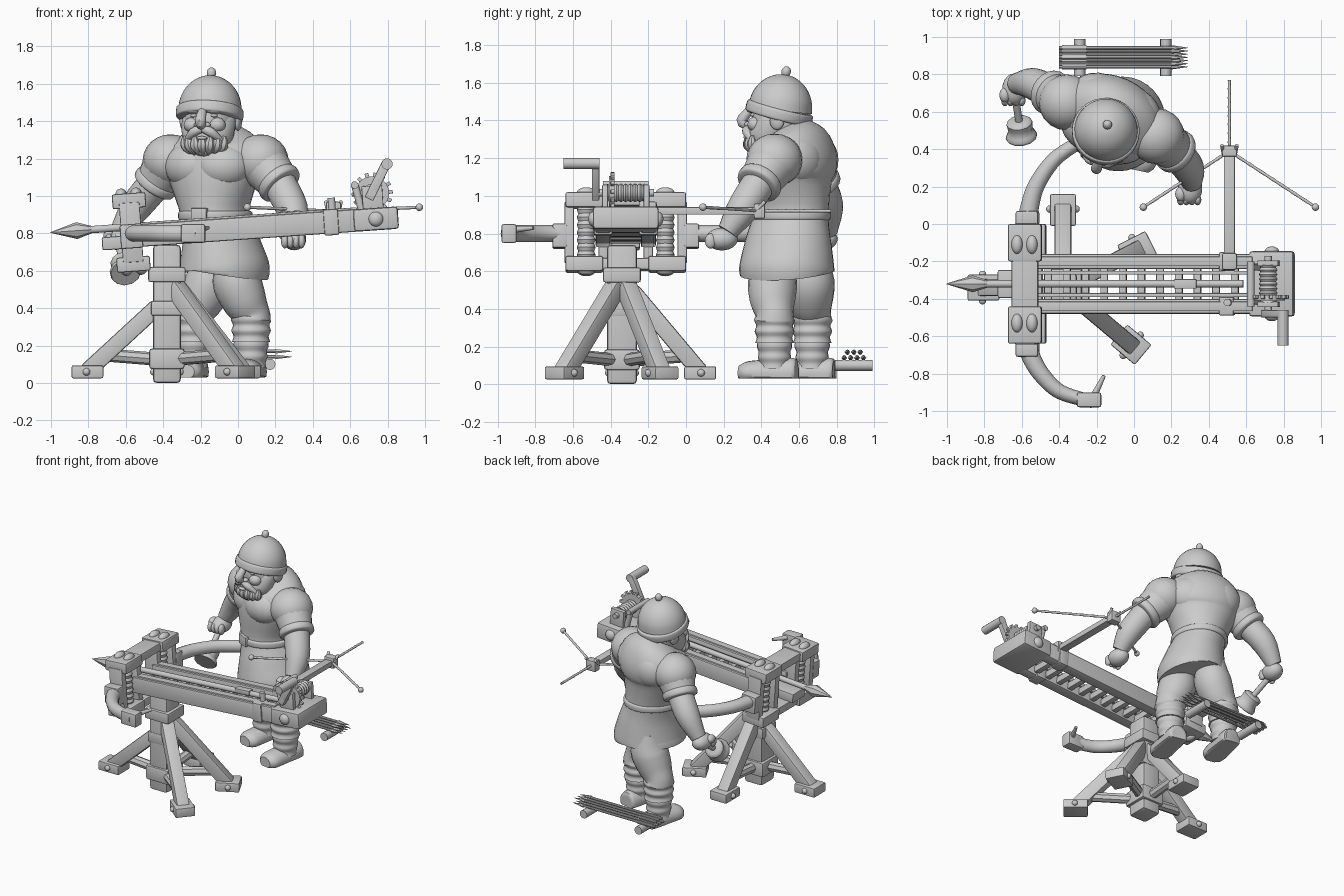
import bpy, bmesh
from math import sin, cos, pi, radians
from mathutils import Vector, Matrix

if "Cube" in bpy.data.objects:
    bpy.data.objects.remove(bpy.data.objects["Cube"])

GREY = (.6, .6, .6, 1)
clay = bpy.data.materials.new("plain_grey")
clay.use_nodes = True
clay.diffuse_color = GREY
clay.node_tree.nodes["Principled BSDF"].inputs["Base Color"].default_value = GREY

WORLD = Matrix.Identity(4)
SIDES = (("left", 1), ("right", -1))
UP, ALONG = Vector((0, 0, 1)), Vector((0, 1, 0))
frame = WORLD          # every part is built in this frame


def turned(matrix, place, degrees, axis):
    return matrix @ Matrix.Translation(place) @ Matrix.Rotation(radians(degrees), 4, axis)


def finish(name, bm, floor=None):
    bmesh.ops.recalc_face_normals(bm, faces=bm.faces)
    bm.transform(frame)
    if floor is not None:
        for vert in bm.verts:
            vert.co.z = max(vert.co.z, floor)
    mesh = bpy.data.meshes.new(name)
    bm.to_mesh(mesh)
    bm.free()
    mesh.materials.append(clay)
    mesh.shade_smooth()
    mesh.set_sharp_from_angle(angle=radians(40))
    bpy.context.collection.objects.link(bpy.data.objects.new(name, mesh))


def beam(name, start, end, width, height):
    """Bevelled timber running from start to end."""
    start, end = Vector(start), Vector(end)
    run = end - start
    turn = run.to_track_quat('X', 'Z').to_matrix().to_4x4()
    size = Matrix.Diagonal((run.length, width, height, 1))
    bm = bmesh.new()
    bmesh.ops.create_cube(bm, size=1, matrix=Matrix.Translation(start + run / 2) @ turn @ size)
    bevel = min(run.length, width, height) / 6
    bmesh.ops.bevel(bm, geom=bm.edges[:], offset=bevel, segments=2, affect='EDGES', profile=.6)
    finish(name, bm)


def box(name, centre, size):
    half = Vector((size[0] / 2, 0, 0))
    beam(name, Vector(centre) - half, Vector(centre) + half, size[1], size[2])


def ball(name, centre, size, turn=0):
    bm = bmesh.new()
    place = turned(WORLD, centre, turn, 'Z') @ Matrix.Diagonal((*size, 1))
    bmesh.ops.create_uvsphere(bm, u_segments=20, v_segments=12, radius=1, matrix=place)
    finish(name, bm)


def tube(name, stations, ref=ALONG, sides=20, steps=4, floor=None):
    """Smooth loft through (x, y, z, radius[, second radius]) stations."""
    knots = [Vector(s if len(s) == 5 else (*s, s[3])) for s in stations]
    path = []
    for i, (b, c) in enumerate(zip(knots, knots[1:])):
        into, out = c - knots[max(i - 1, 0)], knots[min(i + 2, len(knots) - 1)] - b
        for k in range(steps):
            t = k / steps
            bend = (into / 2 * (1 - t) - out / 2 * t + (c - b) * (2 * t - 1)) * t * (1 - t)
            path.append(b + (c - b) * t + (bend if steps > 1 else bend * 0))
    path.append(knots[-1])
    bm, rings = bmesh.new(), []
    for i, knot in enumerate(path):
        ahead, behind = path[min(i + 1, len(path) - 1)], path[max(i - 1, 0)]
        tangent = (Vector(ahead[:3]) - Vector(behind[:3])).normalized()
        across = tangent.cross(ref).normalized()
        over = across.cross(tangent)
        angles = [2 * pi * k / sides for k in range(sides)]
        rings.append([bm.verts.new(Vector(knot[:3]) + across * cos(a) * knot[3] + over * sin(a) * knot[4])
                      for a in angles])
    for ring, following in zip(rings, rings[1:]):
        for k in range(sides):
            bm.faces.new((ring[k], ring[k - 1], following[k - 1], following[k]))
    bm.faces.new(rings[0])
    bm.faces.new(rings[-1])
    finish(name, bm, floor)


def rod(name, start, end, radius, end_radius=None, sides=14):
    run = Vector(end) - Vector(start)
    ref = ALONG if abs(run.z) > .7 * run.length else UP
    tube(name, [(*start, radius), (*end, end_radius or radius)], ref, sides, 1)


def coil(name, start, end, radius, ref, turns=8):
    """Rope wound round a straight core."""
    marks = [i / turns / 2 for i in range(2 * turns + 1)]
    tube(name, [(*Vector(start).lerp(Vector(end), t), radius * (.92 + .08 * cos(2 * pi * turns * t)))
                for t in marks], ref, 16, 2)


# Stand: post, iron collars, four braced legs around the post
frame = turned(WORLD, (-.38, -.34, 0), 0, 'Z')
box("post", (0, 0, .37), (.15, .16, .74))
for z, width, height in ((.13, .19, .11), (.4, .17, .08), (.58, .2, .08)):
    box("post_collar", (0, 0, z), (width, width, height))
for angle, reach, top in ((180, .43, .41), (90, .42, .5), (-40, .48, .52), (27, .45, .52)):
    out = Vector((cos(radians(angle)), sin(radians(angle)), 0))
    side = out.cross(UP)
    foot = out * reach + UP * .06
    beam("stand_leg", out * .05 + UP * top, foot, .09, .09)
    beam("stand_foot", foot - out * .09, foot + out * .08, .14, .07)
    for s in (-1, 1):
        ball("foot_bolt", foot + side * s * .07, (.02, .02, .02))
    rod("stand_brace", out * .08 + UP * .13, out * (reach - .1) + UP * .15, .035, sides=8)

# Stock, tilted up towards the winch
frame = turned(WORLD, (-.36, -.32, .8), -4, 'Y')
for _, s in SIDES:
    box("stock_rail", (.4, s * .12, 0), (1.2, .08, .12))
    box("rail_cap", (.4, s * .12, .06), (1.2, .05, .02))
    box("inner_rail", (.4, s * .06, .02), (1.2, .02, .03))
    box("rail_clamp", (.86, s * .12, 0), (.08, .1, .14))
    ball("block_bolt", (1.1, s * .17, 0), (.04, .03, .04))
for i in range(12):
    box("stock_rung", (i * .1 - .1, 0, -.02), (.04, .2, .05))
box("tail_block", (1.1, 0, 0), (.24, .35, .12))
box("stock_nose", (-.27, 0, -.03), (.2, .15, .07))
box("trigger_base", (.64, 0, .06), (.12, .05, .03))
rod("trigger_pin", (.87, -.1, .06), (.87, -.1, .13), .02)

# Great bolt lying in the stock
rod("bolt_shaft", (-.5, 0, .05), (.95, 0, .05), .02)
tube("bolt_head", [(-.64, 0, .05, .002), (-.5, 0, .05, .045), (-.42, 0, .05, .02)], UP, 8, 1)

# Torsion frame with rope skeins
for z in (-.15, .19):
    box("frame_plate", (-.21, 0, z), (.14, .62, .06))
    for _, s in SIDES:
        box("frame_end_block", (-.21, s * .22, z), (.18, .2, .08))
        for x in (-.25, -.17):
            ball("skein_washer", (x, s * .21, z * 1.2), (.03, .05, .03))
for _, s in SIDES:
    for y in (.3, .12):
        box("frame_post", (-.21, s * y, .02), (.11, .05, .32))
    box("arm_socket", (-.21, s * .35, 0), (.12, .08, .13))
    coil("rope_skein", (-.21, s * .21, -.14), (-.21, s * .21, .18), .05, ALONG)

# Winch: cheeks, drum, toothed wheel, crank, all around the axle
frame = turned(frame, (1.09, 0, .14), 0, 'Y')
for _, s in SIDES:
    box("winch_cheek", (0, s * .11, -.03), (.11, .03, .14))
    rod("winch_stay", (-.06, s * .09, -.1), (-.09, s * .09, .05), .02)
rod("winch_stay_bar", (-.09, -.12, .05), (-.09, .12, .05), .02)
coil("winch_drum", ALONG * -.1, ALONG * .1, .05, UP)
rod("winch_axle", ALONG * -.18, ALONG * .15, .02)
rod("ratchet_wheel", ALONG * -.09, ALONG * -.06, .09, sides=24)
for i in range(14):
    spoke = Vector((cos(pi * i / 7), 0, sin(pi * i / 7)))
    hub = ALONG * -.07
    beam("wheel_tooth", hub + spoke * .08, hub + spoke * .11, .02, .02)
beam("crank_arm", (-.02, -.16, -.03), (.09, -.16, .16), .04, .05)
rod("crank_handle", (.09, -.14, .15), (.09, -.33, .15), .03)

# Bow arms sweeping back, with a hooked tip on the near one
frame = WORLD
near_path = ((-.57, -.62), (-.55, -.71), (-.49, -.81), (-.39, -.9), (-.22, -.95))
far_path = ((-.57, -.02), (-.56, .08), (-.52, .21), (-.42, .35), (-.27, .45))
for name, path in (("near_bow_arm", near_path), ("far_bow_arm", far_path)):
    tube(name, [(x, y, .8, .055 - i * .005, .045) for i, (x, y) in enumerate(path)], UP, 14, 6)
box("arm_tip", (-.24, -.94, .8), (.13, .08, .1))
rod("tip_hook", (-.22, -.93, .82), (-.16, -.81, .83), .02, .01)

# Cross slider and its cords, measured from the claw
frame = turned(WORLD, (.51, .39, .92), 0, 'Z')
beam("slider_bar", ALONG * -.64, ALONG * 0, .06, .04)
box("slider_seat", ALONG * -.59, (.08, .09, .1))
box("slider_claw", ALONG * 0, (.08, .06, .08))
for _, s in SIDES:
    end = (s * .46, -.3, .02)
    rod("claw_prong", (s * .03, -.02, 0), (s * .04, .03, .05), .01)
    coil("draw_cord", (0, 0, 0), end, .009, UP)
    ball("cord_knot", end, (.02, .02, .02))
coil("tail_cord", ALONG * 0, ALONG * .38, .009, UP)

# Spare arrows on two logs
frame = turned(WORLD, (-.06, .89, .1), 0, 'Z')
for x in (-.23, .23):
    rod("arrow_log", (x, -.1, 0), (x, .1, 0), .03)
for i in range(7):
    y, z = (i % 4) * .034 - .05, .04 + i // 4 * .03
    y += i // 4 * .017
    rod("arrow_shaft", (-.34, y, z), (.28, y, z), .009, sides=8)
    rod("arrow_tip", (.26, y, z), (.35, y, z), .014, .001, sides=6)
    box("flat_fletching", (-.26, y, z), (.13, .03, .005))
    box("upright_fletching", (-.26, y, z), (.13, .005, .03))

# Crew member: tunic and belt
frame = turned(WORLD, (-.13, .56, 0), -24, 'Z')
tube("tunic", [(.06, 0, .59, .235, .25), (.06, 0, .62, .24, .255), (.04, 0, .75, .205, .235),
               (.01, 0, .9, .18, .205), (0, 0, 1.1, .25, .21), (0, .02, 1.2, .28, .215),
               (0, .02, 1.3, .235, .175), (0, 0, 1.37, .1, .1)], sides=32)
tube("belt", [(.01, 0, z, r, r + .02) for z, r in ((.87, .185), (.88, .195), (.91, .195), (.92, .185))], sides=32)
box("belt_buckle", (.01, -.21, .9), (.09, .03, .07))
for _, s in SIDES:
    ball("chest_muscle", (s * .1, -.1, 1.16), (.15, .11, .12), s * 20)
    ball("shoulder_blade", (s * .12, .11, 1.19), (.14, .1, .13), s * -20)

# Arms: shoulder, cuff, forearm and wrist points
frame = WORLD
arms = (("right", (-.36, .65, 1.19), (-.44, .7, 1.07), (-.54, .75, .95), (-.63, .75, .81)),
        ("left", (.12, .47, 1.19), (.22, .39, 1.07), (.29, .3, .93), (.31, .22, .81)))
for side, *points in arms:
    shoulder, cuff, fore, wrist = map(Vector, points)
    down = (cuff - shoulder).normalized()
    ball(side + "_shoulder", shoulder, (.15, .15, .14))
    tube(side + "_sleeve", [(*shoulder, .14), (*cuff, .11)])
    tube(side + "_cuff", [(*(cuff + down * t), r) for t, r in ((-.03, .1), (-.02, .12), (.02, .12), (.03, .09))])
    tube(side + "_forearm", [(*cuff, .09), (*fore, .085), (*wrist, .055)])
    fist = wrist + Vector((-.01, -.03, -.04))
    ball(side + "_fist", fist, (.065, .085, .06))
    ball(side + "_thumb", fist + Vector((-.05, -.03, .02)), (.03, .04, .03))
    for k in range(4):
        ball(side + "_knuckle", fist + Vector((k * .03 - .05, -.06, -.01)), (.02, .03, .04))

# Mallet in the right hand
grip, butt = Vector((-.65, .77, .79)), Vector((-.6, .46, .59))
rod("mallet_shaft", grip, butt, .02)
tube("mallet_head", [(*grip.lerp(butt, t), r) for t, r in ((.7, .05), (.74, .07), (.86, .065), (.96, .085), (1, .08))],
     UP, 12, 2)

# Legs with gathered trousers, and boots
toe = Vector((-.2, -.98, 0))
for side, x, y, hip in (("left", .07, .47, -.01), ("right", -.24, .67, -.15)):
    tube(side + "_trouser", [(hip, y, .7, .08), (hip, y - .01, .56, .128), ((x + hip) / 2, y - .01, .45, .122)]
         + [(x, y, .37 - i * .03, .1 + (i % 2 - .15 * i) * .01) for i in range(6)])
    tube(side + "_boot_shaft", [(x, y, .23 - i * .03, .09 + (i % 2) * .007 - i * .003) for i in range(6)])
    ankle = Vector((x, y + .02, .06))
    tube(side + "_boot", [(*(ankle + toe * t), w, h) for t, w, h in (
        (-.1, .05, .05), (-.08, .07, .08), (.08, .08, .07), (.17, .08, .06), (.21, .05, .04))], UP, floor=.03)

# Head, face and beard
frame = turned(WORLD, (-.15, .5, 1.44), -14, 'Z')
ball("head", (0, 0, -.04), (.14, .155, .17))
rod("neck", (0, .04, -.15), (0, .03, 0), .11, sides=20)
tube("beard", [(0, -.1, -.22, .03), (0, -.1, -.2, .08), (0, -.07, -.15, .13, .11),
               (0, -.03, -.06, .148, .1), (0, 0, 0, .14, .06)])
tube("nose", [(0, -.15, .03, .02), (0, -.21, -.04, .03), (0, -.17, -.07, .02)], sides=12)
ball("lower_lip", (0, -.18, -.13), (.03, .02, .01))
for _, s in SIDES:
    ball("brow", (s * .06, -.14, .02), (.05, .03, .02), s * 20)
    ball("cheek", (s * .07, -.12, -.06), (.045, .04, .04), s * 20)
    ball("eye", (s * .055, -.13, -.01), (.02, .02, .01))
    ball("nostril", (s * .025, -.17, -.06), (.02, .02, .015))
    ball("ear", (s * .15, .02, -.04), (.02, .04, .05))
    tube("moustache", [(0, -.17, -.08, .02), (s * .05, -.17, -.1, .025), (s * .11, -.12, -.16, .01)], UP, 12)
for i in range(-3, 4):
    x, y = .12 * sin(i / 3), -.07 - .1 * cos(i / 3)
    tube("beard_lock", [(x * 1.1, y, -.12, .01), (x, y, -.17, .03), (x * .7, y + .02, -.22, .005)], sides=8)

# Helmet: rim band, dome and knob, tipped back
frame = turned(frame, (0, 0, .02), -15, 'X')
dome = [(.185 * sin(pi / 2 * t), .17 * cos(pi / 2 * t)) for t in (0, .2, .4, .6, .8, .95)]
tube("helmet_dome", [(0, -z / 9, z, r) for z, r in dome], sides=32)
tube("helmet_rim", [(0, 0, z, r) for z, r in ((-.05, .17), (-.04, .18), (0, .18), (.01, .17))], sides=32)
ball("helmet_knob", (0, -.02, .2), (.025, .025, .03))
